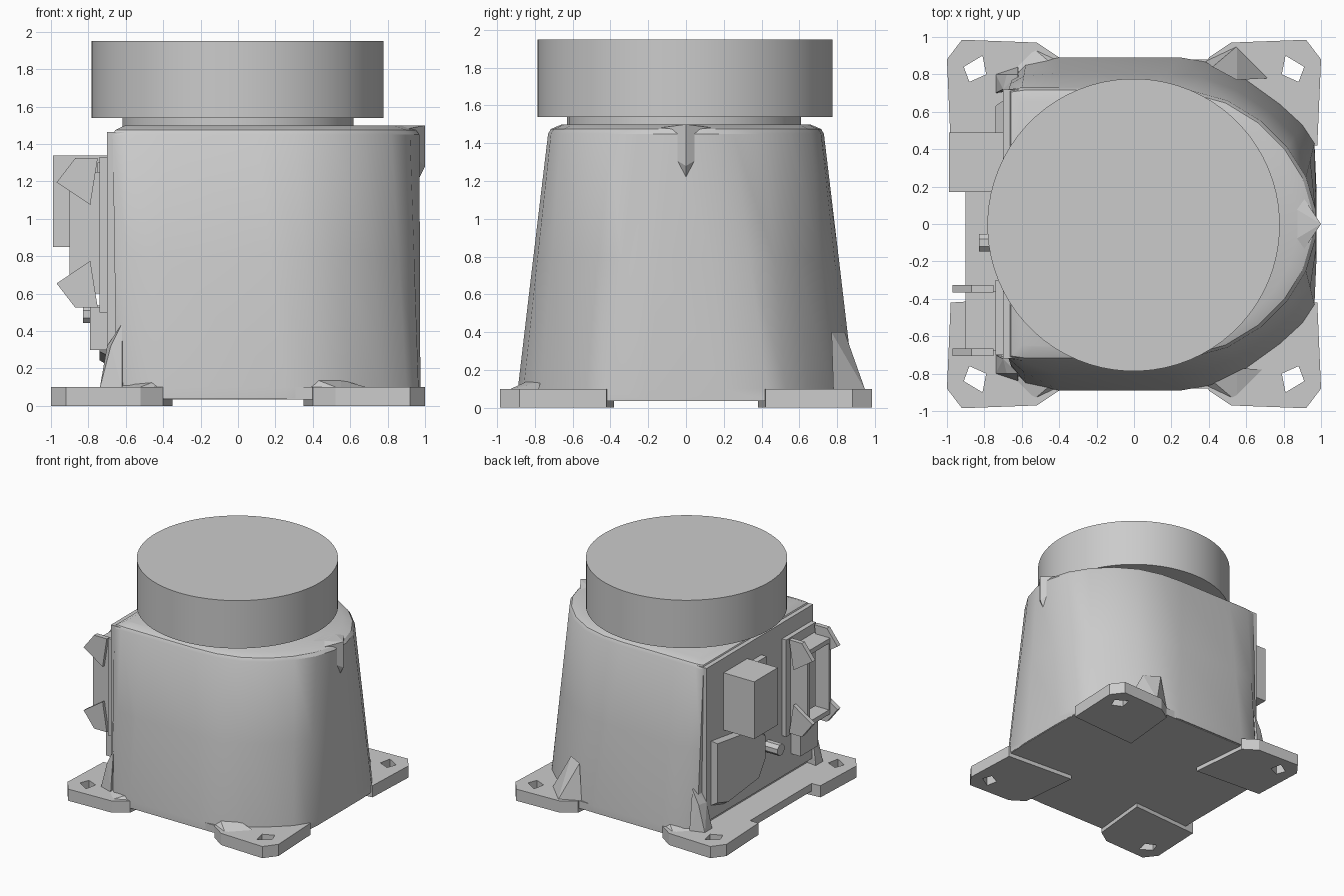
import bpy, bmesh, math
from mathutils import Vector

old = bpy.data.objects.get("Cube")
if old:
    bpy.data.objects.remove(old, do_unlink=True)

GREY = (0.6, 0.6, 0.6, 1)
mat = bpy.data.materials.new("light_grey")
mat.use_nodes = True
mat.diffuse_color = GREY
mat.node_tree.nodes["Principled BSDF"].inputs["Base Color"].default_value = GREY


def finish(name, bm, smooth=False):
    bmesh.ops.recalc_face_normals(bm, faces=bm.faces)
    mesh = bpy.data.meshes.new(name)
    bm.to_mesh(mesh)
    bm.free()
    mesh.materials.append(mat)
    ob = bpy.data.objects.new(name, mesh)
    bpy.context.collection.objects.link(ob)
    if smooth:
        bpy.ops.object.select_all(action="DESELECT")
        ob.select_set(True)
        bpy.context.view_layer.objects.active = ob
        bpy.ops.object.shade_smooth_by_angle(angle=math.radians(30))
    return ob


def loft(name, sections, smooth=False):
    """Skin equal-length rings of 3D points and cap both ends."""
    bm = bmesh.new()
    rings = [[bm.verts.new(p) for p in ring] for ring in sections]
    n = len(rings[0])
    for a, b in zip(rings, rings[1:]):
        for i in range(n):
            j = (i + 1) % n
            bm.faces.new((a[i], a[j], b[j], b[i]))
    bm.faces.new(rings[0])
    bm.faces.new(rings[-1])
    return finish(name, bm, smooth)


def prism(name, outline, z0, z1):
    return loft(name, [[(x, y, z) for x, y in outline] for z in (z0, z1)])


def box(name, x, y, z):
    return prism(name, [(x[0], y[0]), (x[1], y[0]), (x[1], y[1]), (x[0], y[1])], *z)


def hull(name, points):
    bm = bmesh.new()
    for p in points:
        bm.verts.new(p)
    bmesh.ops.convex_hull(bm, input=bm.verts)
    return finish(name, bm)


def cylinder(name, center, radius, depth, sides, axis="Z", smooth=True):
    cx, cy, cz = center
    rings = []
    for h in (-depth / 2, depth / 2):
        ring = []
        for i in range(sides):
            t = 2 * math.pi * (i + 0.5) / sides
            u, v = radius * math.cos(t), radius * math.sin(t)
            ring.append((cx + u, cy + v, cz + h) if axis == "Z" else (cx + h, cy + u, cz + v))
        rings.append(ring)
    return loft(name, rings, smooth)


def mirrored(half):
    """Complete a ring from its +y half, running from the rear plane to the nose."""
    return half + [(x, -y) for x, y in reversed(half)]


# Tapered housing: wide D-shape at the foot, narrower and rounder at the top
low = mirrored([(-.65, .78), (-.58, .85), (-.4, .89), (.25, .89), (.42, .86), (.6, .77),
                (.78, .64), (.9, .53), (.965, .43), (.975, .2)])
high = mirrored([(-.67, .72), (-.6, .73), (-.4, .73), (.1, .73), (.3, .715), (.5, .66),
                 (.68, .55), (.82, .41), (.92, .25), (.97, .08)])


def blend(f, z, scale=1.0):
    return [((a[0] + (b[0] - a[0]) * f) * scale, (a[1] + (b[1] - a[1]) * f) * scale, z)
            for a, b in zip(low, high)]


loft("housing", [blend(0, .04), blend(0, .1), blend(.5, .78), blend(1, 1.45),
                 blend(1, 1.475, .98), blend(1, 1.5, .9)], True)
hull("nose_ridge", [(1.0, 0, 1.5), (1.0, 0, 1.28), (.96, 0, 1.2), (.8, .3, 1.46),
                    (.8, -.3, 1.46), (.8, .12, 1.5), (.8, -.12, 1.5)])

# Rotating head on a short neck
cylinder("neck", (0, -.01, 1.515), .62, .07, 48)
cylinder("head", (-.002, -.005, 1.745), .782, .41, 72)

# Base sheet with four drilled corner feet
side = [(-.9, .3), (-.9, .6), (-.5, .88), (.5, .88), (.95, .6), (.97, .3)]
prism("base_sheet", mirrored(side), .035, .1)

foot = [(.98, .42), (1.0, .88), (.92, .985), (.52, .97), (.4, .89), (.35, .38)]
hole = [(.79, .8), (.81, .9), (.91, .84), (.88, .76)]
for sx, xname in ((1, "left"), (-1, "right")):
    for sy, yname in ((1, "back"), (-1, "front")):
        name = f"{yname}_{xname}"
        ob = prism("foot_" + name, [(sx * x, sy * y) for x, y in foot], 0, .1)
        cutter = prism("hole_cutter_" + name, [(sx * x, sy * y) for x, y in hole], -.1, .3)
        mod = ob.modifiers.new("bolt_hole", "BOOLEAN")
        mod.object, mod.solver = cutter, "EXACT"
        cutter.hide_render = True
        cutter.hide_viewport = True
        # Low fillet running from the housing onto the foot
        tall = .4 if name == "back_left" else .14
        hull("foot_fillet_" + name, [(sx * x, sy * y, z) for x, y, z in (
            (.38, .87, .09), (.55, .95, .09), (.72, .78, .09), (.42, .84, tall), (.55, .77, tall))])

# Rear panel with its edge brackets
box("rear_panel", (-.7, -.6), (-.72, .72), (.15, 1.465))
for sy, yname in ((1, "back"), (-1, "front")):
    hull("panel_bracket_" + yname, [(x, sy * y, z) for x, y, z in (
        (-.74, .7, .09), (-.74, .8, .09), (-.62, .84, .09), (-.6, .72, .09),
        (-.7, .72, .32), (-.68, .8, .32), (-.62, .8, .44), (-.62, .72, .44))])

# Square plug
box("square_plug", (-.99, -.69), (.17, .49), (.85, 1.34))
box("plug_side_plate", (-.75, -.69), (-.02, .15), (1.0, 1.3))

# Faceted cover plate and a small round button
hull("cover_plate", [(x, y, z) for x, s in ((-.7, 1), (-.74, .92)) for y, z in (
    (.3 + s * a, .52 + s * b) for a, b in (
        (.36, .3), (.36, -.25), (.2, -.3), (-.25, -.25), (-.35, -.1), (-.35, .1), (-.2, .22)))])
cylinder("button", (-.76, -.1, .49), .05, .14, 8, "X", False)

# Long open socket: flange and four frame walls
box("socket_flange", (-.74, -.69), (-.7, -.3), (.5, 1.33))
for name, y, z in (("back", (-.39, -.36), (.6, 1.25)), ("front", (-.68, -.65), (.6, 1.25)),
                   ("top", (-.66, -.38), (1.21, 1.25)), ("bottom", (-.66, -.38), (.6, .64))):
    box("socket_wall_" + name, (-.9, -.72), y, z)
box("socket_core", (-.82, -.72), (-.58, -.46), (.68, 1.17))
box("socket_ledge", (-.79, -.69), (-.66, -.42), (.3, .53))

# Latch wings at both ends of the socket
for y, yname in ((-.345, "back"), (-.685, "front")):
    for end, zname in ((1, "top"), (-1, "bottom")):
        wing = [(-.75, .4), (-.87, .4), (-.97, .27), (-.79, .15)]
        loft(f"latch_{zname}_{yname}", [[(x, y + t, .925 + end * h) for x, h in wing]
                                        for t in (-.02, .02)])
